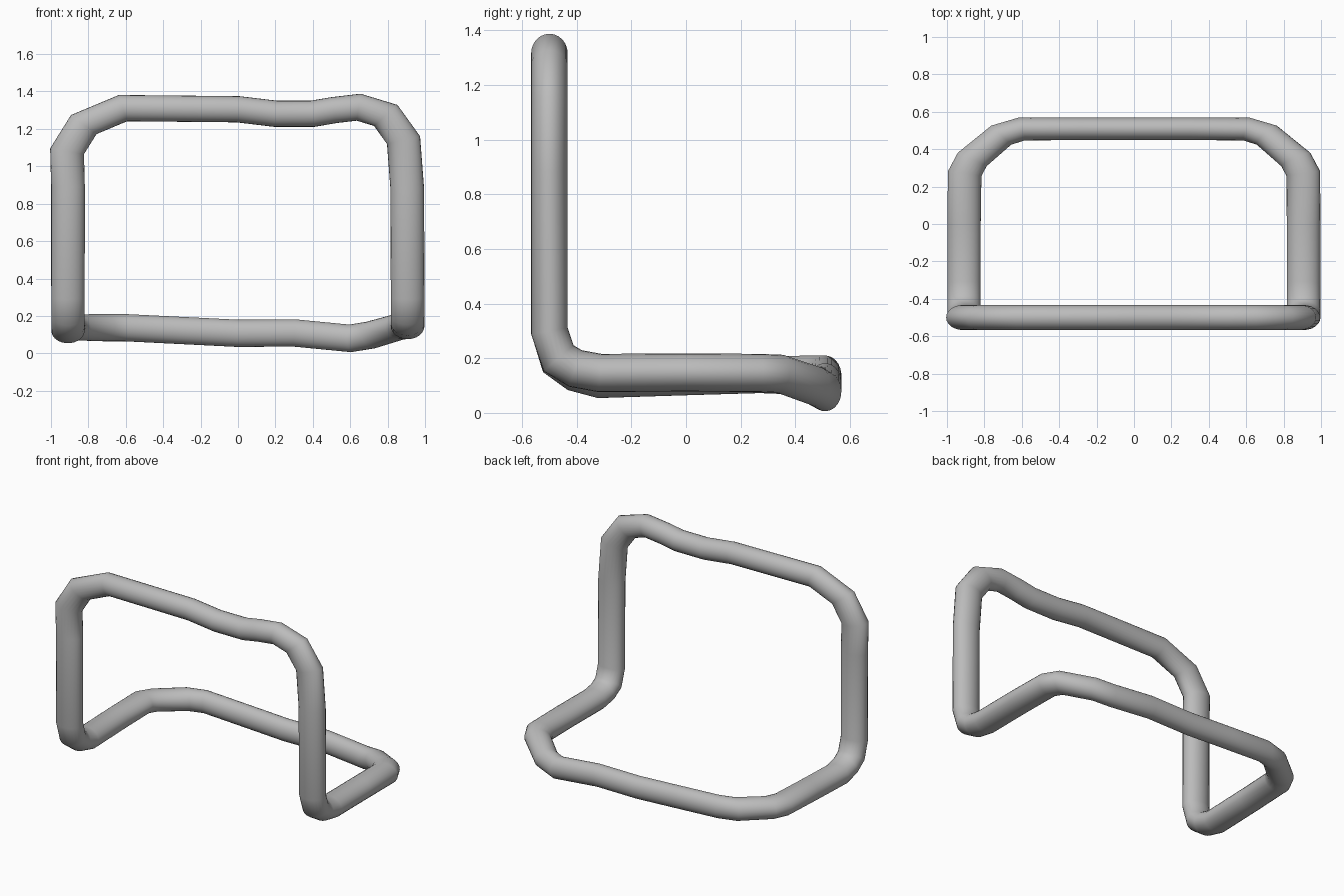
import bpy, bmesh, math
from mathutils import Vector

if "Cube" in bpy.data.objects:
    bpy.data.objects.remove(bpy.data.objects["Cube"])

SIDES = 24
FRONT = (0.090, 0.067, 0.070)   # half thickness along x, y, z
BACK = (0.090, 0.061, 0.073)

# Centre line of the closed tube
upper = [(-0.909, 0.89), (-0.914, 1.08), (-0.825, 1.223), (-0.615, 1.311),
         (0.0, 1.305), (0.20, 1.281), (0.40, 1.281), (0.51, 1.300), (0.645, 1.316),
         (0.79, 1.272), (0.885, 1.14), (0.905, 0.88)]
bend = [(-0.50, 0.30), (-0.467, 0.195), (-0.405, 0.152), (-0.315, 0.13)]
back = [(0.905, 0.27, 0.146), (0.865, 0.345, 0.143), (0.71, 0.475, 0.098),
        (0.60, 0.508, 0.080), (0.30, 0.509, 0.109), (0.0, 0.509, 0.107),
        (-0.30, 0.509, 0.122), (-0.60, 0.508, 0.137), (-0.71, 0.475, 0.137),
        (-0.865, 0.345, 0.139), (-0.905, 0.27, 0.142)]

path = [((x, -0.5, z), FRONT) for x, z in upper]
path += [((0.907, y, z + 0.016 * i / 3), FRONT) for i, (y, z) in enumerate(bend)]
path += [((0.907, 0.0, 0.148), FRONT)]
path += [(p, BACK if abs(p[0]) < 0.8 else FRONT) for p in back]
path += [((-0.909, 0.0, 0.134), FRONT)]
path += [((-0.909, y, z - 0.006 * i / 3), FRONT) for i, (y, z) in reversed(list(enumerate(bend)))]

centres = [Vector(p) for p, r in path]
radii = [Vector(r) for p, r in path]
n = len(path)


def scaled(v, r):
    return Vector((v.x * r.x, v.y * r.y, v.z * r.z))


# Work in a space where the section is a unit circle
unit = [Vector((c.x / FRONT[0], c.y / FRONT[1], c.z / FRONT[2])) for c in centres]
dirs = [(unit[(i + 1) % n] - unit[i]).normalized() for i in range(n)]


def mitre(offset, i):
    """Slide an offset along the incoming segment onto the joint plane."""
    d = dirs[i - 1]
    normal = (d + dirs[i]).normalized()
    return offset - d * (offset.dot(normal) / d.dot(normal))


# Round section, mitred at every joint
side = Vector((0, 1, 0))
d0 = dirs[-1]
side = (side - d0 * side.dot(d0)).normalized()
other = d0.cross(side)
ring = [side * math.cos(2 * math.pi * k / SIDES) + other * math.sin(2 * math.pi * k / SIDES)
        for k in range(SIDES)]
bm = bmesh.new()
rings = []
for i in range(n):
    ring = [mitre(o, i) for o in ring]
    rings.append([bm.verts.new(centres[i] + scaled(o, radii[i])) for o in ring])

# Best turn for closing the loop
closing = [mitre(o, 0) for o in ring]
first = [scaled(o, Vector(FRONT)) + centres[0] for o in closing]
shift = min(range(SIDES), key=lambda s: sum(
    (first[k] - rings[0][(k + s) % SIDES].co).length for k in range(SIDES)))
for i in range(n):
    a, b = rings[i], rings[(i + 1) % n]
    s = shift if i == n - 1 else 0
    for k in range(SIDES):
        m = (k + 1) % SIDES
        bm.faces.new((a[k], a[m], b[(m + s) % SIDES], b[(k + s) % SIDES]))
bmesh.ops.recalc_face_normals(bm, faces=bm.faces)
for f in bm.faces:
    f.smooth = True

mesh = bpy.data.meshes.new("bent_tube_frame")
bm.to_mesh(mesh)
bm.free()
grey = bpy.data.materials.new("grey")
grey.diffuse_color = (0.5, 0.5, 0.5, 1)
grey.use_nodes = True
grey.node_tree.nodes["Principled BSDF"].inputs["Base Color"].default_value = grey.diffuse_color
mesh.materials.append(grey)
tube = bpy.data.objects.new("bent_tube_frame", mesh)
bpy.context.collection.objects.link(tube)
